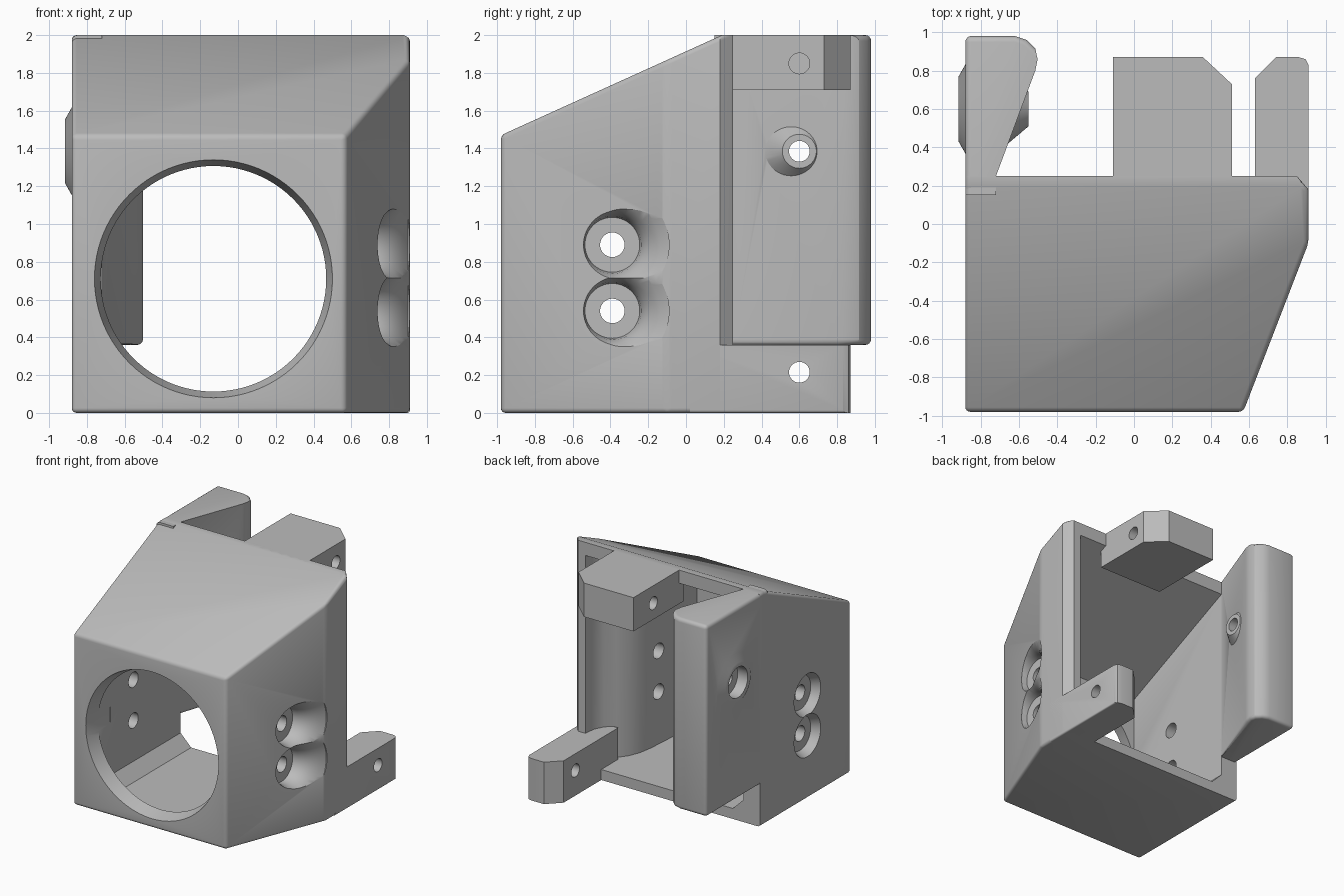
import bpy, bmesh, math
from mathutils import Vector, Matrix

cube = bpy.data.objects.get("Cube")
if cube:
    bpy.data.objects.remove(cube)

grey = bpy.data.materials.new("plain_grey")
grey.use_nodes = True
grey.diffuse_color = (0.5, 0.5, 0.5, 1)
grey.node_tree.nodes["Principled BSDF"].inputs["Base Color"].default_value = (0.5, 0.5, 0.5, 1)


def finish(name, bm):
    bmesh.ops.recalc_face_normals(bm, faces=bm.faces[:])
    mesh = bpy.data.meshes.new(name)
    bm.to_mesh(mesh)
    bm.free()
    mesh.materials.append(grey)
    ob = bpy.data.objects.new(name, mesh)
    bpy.context.collection.objects.link(ob)
    return ob


def prism(name, outline, z0, z1, slope=None, rounded=None, width=0.045, segments=4):
    """Extrude a plan outline; optionally cut by a sloped plane and round chosen edges."""
    bm = bmesh.new()
    base = bm.faces.new([bm.verts.new((x, y, z0)) for x, y in outline])
    ext = bmesh.ops.extrude_face_region(bm, geom=[base])
    for v in ext["geom"]:
        if isinstance(v, bmesh.types.BMVert):
            v.co.z = z1
    if slope:
        cut = bmesh.ops.bisect_plane(bm, geom=bm.verts[:] + bm.edges[:] + bm.faces[:],
                                     plane_co=slope, plane_no=(0, -0.53, 1.17), clear_outer=True)
        rim = [e for e in cut["geom_cut"] if isinstance(e, bmesh.types.BMEdge)]
        bmesh.ops.holes_fill(bm, edges=[e for e in bm.edges if e.is_boundary] or rim, sides=0)
    bmesh.ops.recalc_face_normals(bm, faces=bm.faces[:])
    if rounded:
        edges = [e for e in bm.edges if rounded(*[v.co for v in e.verts])]
        bmesh.ops.bevel(bm, geom=edges, offset=width, segments=segments, profile=0.5,
                        affect='EDGES', clamp_overlap=True)
    return finish(name, bm)


def turned(name, profile, center, axis='X', sides=64):
    """Closed solid of revolution from (position, radius) pairs along an axis."""
    bm = bmesh.new()
    rings = []
    for pos, r in profile:
        ring = []
        for i in range(sides):
            a = math.tau * i / sides
            u, w = center[0] + r * math.cos(a), center[1] + r * math.sin(a)
            ring.append(bm.verts.new((pos, u, w) if axis == 'X' else (u, pos, w)))
        rings.append(ring)
    for a, b in zip(rings, rings[1:]):
        for i in range(sides):
            j = (i + 1) % sides
            bm.faces.new((a[i], a[j], b[j], b[i]))
    bm.faces.new(rings[0])
    bm.faces.new(rings[-1])
    return finish(name, bm)


def boolean(ob, tool, operation='DIFFERENCE'):
    tool.hide_render = True
    mod = ob.modifiers.new("cut", 'BOOLEAN')
    mod.operation, mod.solver, mod.object = operation, 'EXACT', tool
    bpy.context.view_layer.objects.active = ob
    bpy.ops.object.modifier_apply(modifier=mod.name)
    bpy.data.objects.remove(tool)


# Housing: sloped-top shell with an angled side
def housing_edge(a, b):
    upright = abs(a.x - b.x) + abs(a.y - b.y) < 0.01
    rear = min(a.y, b.y) > 0.15 and (upright or abs(a.x - b.x) > 0.01)
    return not rear


housing = prism("housing",
                [(-0.88, -0.98), (0.57, -0.98), (0.91, -0.1), (0.91, 0.18), (0.85, 0.25), (-0.88, 0.25)],
                0, 2, slope=(0, -0.98, 1.47), rounded=housing_edge)

# Hollow interior, open at the rear, with a chamfered floor edge
cavity = prism("cavity",
               [(-0.72, -0.86), (0.5, -0.86), (0.54, -0.3), (0.56, -0.18), (0.6, -0.08), (0.66, 0),
                (0.73, 0.07), (0.77, 0.15), (0.78, 0.24), (0.78, 0.4), (-0.72, 0.4)],
               0.09, 2.2, slope=(0, -0.98, 1.33), width=0.1, segments=1,
               rounded=lambda a, b: max(a.z, b.z) < 0.1 and max(a.x, b.x) < -0.7)
boolean(housing, cavity)

# Round front opening with a tapered rim
boolean(housing, turned("opening", [(-1.1, 0.63), (-0.98, 0.63), (-0.86, 0.597), (-0.7, 0.597)],
                        (-0.13, 0.71), axis='Y', sides=96))

# Paired screw holes with flared recesses on both side walls
for z in (0.89, 0.54):
    boolean(housing, turned("flare", [(0.69, 0.145), (0.74, 0.153), (0.79, 0.175), (0.83, 0.205),
                                      (0.87, 0.25), (0.9, 0.3), (1.1, 0.3)], (-0.39, z)))
    boolean(housing, turned("recess", [(-1, 0.18), (-0.88, 0.18), (-0.81, 0.145)], (-0.39, z)))
    boolean(housing, turned("bore", [(-1.1, 0.065), (1.1, 0.065)], (-0.39, z), sides=32))

# Tapered side arm with a conical boss and screw hole
side_arm = prism("side_arm",
                 [(-0.88, 0.15), (-0.88, 0.98), (-0.62, 0.98), (-0.56, 0.96), (-0.515, 0.915),
                  (-0.503, 0.86), (-0.515, 0.8), (-0.72, 0.25), (-0.72, 0.15)],
                 0.36, 2, width=0.05,
                 rounded=lambda a, b: (max(a.y, b.y) > 0.3 and
                                       (abs(a.z - b.z) < 0.01 and (a.z < 1 or min(a.y, b.y) > 0.9 or max(a.x, b.x) < -0.87)
                                        or max(a.x, b.x) < -0.87)))
boolean(side_arm, turned("boss", [(-0.915, 0.17), (-0.87, 0.25), (-0.74, 0.25), (-0.55, 0.09)],
                         (0.6, 1.385)), 'UNION')
boolean(side_arm, turned("counterbore", [(-1, 0.13), (-0.82, 0.13)], (0.6, 1.385)))
boolean(side_arm, turned("arm_bore", [(-1.1, 0.055), (-0.3, 0.055)], (0.6, 1.385), sides=32))

# Upper mounting block
upper_block = prism("upper_block",
                    [(-0.11, 0.19), (0.51, 0.19), (0.51, 0.73), (0.36, 0.87), (-0.11, 0.87)], 1.71, 2)
boolean(upper_block, turned("block_bore", [(-0.4, 0.055), (0.8, 0.055)], (0.6, 1.85), sides=32))

# Lower mounting tab
lower_tab = prism("lower_tab",
                  [(0.63, 0.02), (0.91, 0.02), (0.91, 0.83), (0.895, 0.86), (0.86, 0.87),
                   (0.74, 0.87), (0.63, 0.76)], 0, 0.36,
                  rounded=lambda a, b: max(a.z, b.z) < 0.01 and min(a.x, b.x) > 0.9)
boolean(lower_tab, turned("tab_bore", [(0.4, 0.055), (1.1, 0.055)], (0.6, 0.215), sides=32))

# Smooth the rounded parts while keeping crisp edges
bpy.ops.object.select_all(action='DESELECT')
for ob in (housing, side_arm, upper_block, lower_tab):
    ob.select_set(True)
bpy.context.view_layer.objects.active = housing
bpy.ops.object.shade_smooth_by_angle(angle=math.radians(30))
